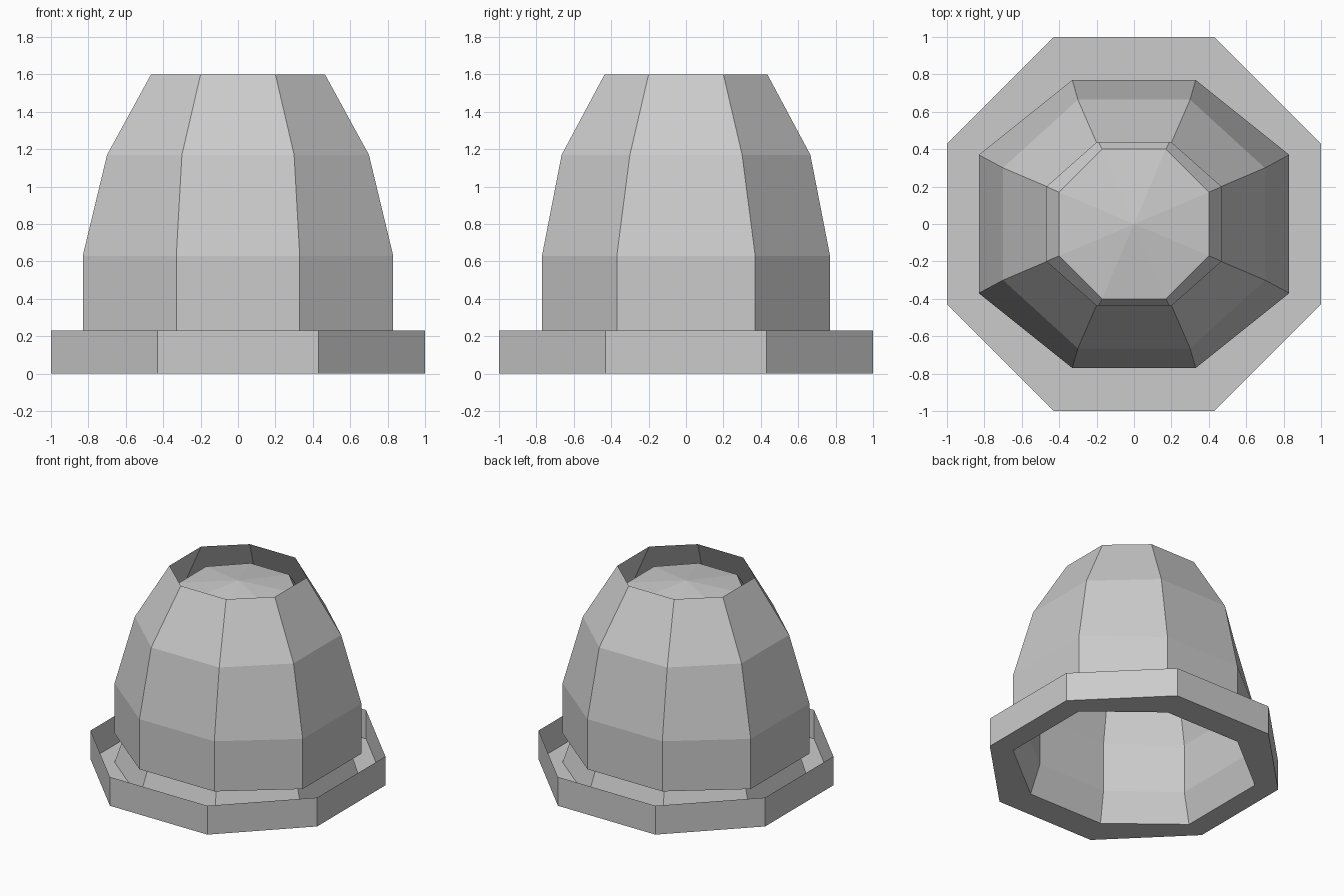
import bpy

cube = bpy.data.objects.get("Cube")
if cube:
    bpy.data.objects.remove(cube)

grey = bpy.data.materials.new("plain_grey")
grey.use_nodes = True
colour = (0.6, 0.6, 0.6, 1.0)
grey.diffuse_color = colour
grey.node_tree.nodes["Principled BSDF"].inputs["Base Color"].default_value = colour


def octagon(x, y, half_x, half_y, z):
    """Eight corners, anticlockwise: side flats at +-x, front and back flats at +-y."""
    quarter = [(x, half_y), (half_x, y)]
    half = quarter + [(-a, b) for a, b in reversed(quarter)]
    return [(a, b, z) for a, b in half + [(-a, -b) for a, b in half]]


def loft(name, sections, apex=None):
    """Join octagon sections with quads; an apex closes the last one with a fan."""
    verts, faces = [], []
    for section in sections:
        verts += octagon(*section)
    for r in range(len(sections) - 1):
        for i in range(8):
            j = (i + 1) % 8
            a, b = r * 8, r * 8 + 8
            faces.append((a + i, a + j, b + j, b + i))
    if apex is not None:
        last = len(verts) - 8
        verts.append((0, 0, apex))
        faces += [(last + i, last + (i + 1) % 8, last + 8) for i in range(8)]
    mesh = bpy.data.meshes.new(name)
    mesh.from_pydata(verts, [], faces)
    mesh.materials.append(grey)
    mesh.update()
    obj = bpy.data.objects.new(name, mesh)
    bpy.context.collection.objects.link(obj)
    return obj


# Open tray: floor ring around the hole, then the upright rim
loft("base_tray", [
    (0.83, 0.77, 0.33, 0.37, 0),
    (1, 1, 0.43, 0.43, 0),
    (1, 1, 0.43, 0.43, 0.23),
])

# Outer shell, open at the top and bottom
loft("outer_shell", [
    (0.83, 0.77, 0.33, 0.37, 0.23),
    (0.83, 0.77, 0.33, 0.37, 0.63),
    (0.7, 0.665, 0.3, 0.3, 1.17),
    (0.465, 0.435, 0.2, 0.2, 1.6),
])

# Inner shell rising from the floor hole to a shallow domed cap
loft("inner_shell", [
    (0.83, 0.77, 0.33, 0.37, 0),
    (0.76, 0.7, 0.3, 0.34, 0.23),
    (0.76, 0.7, 0.3, 0.34, 0.62),
    (0.63, 0.6, 0.27, 0.27, 1.13),
    (0.4, 0.4, 0.17, 0.17, 1.47),
], apex=1.53)
